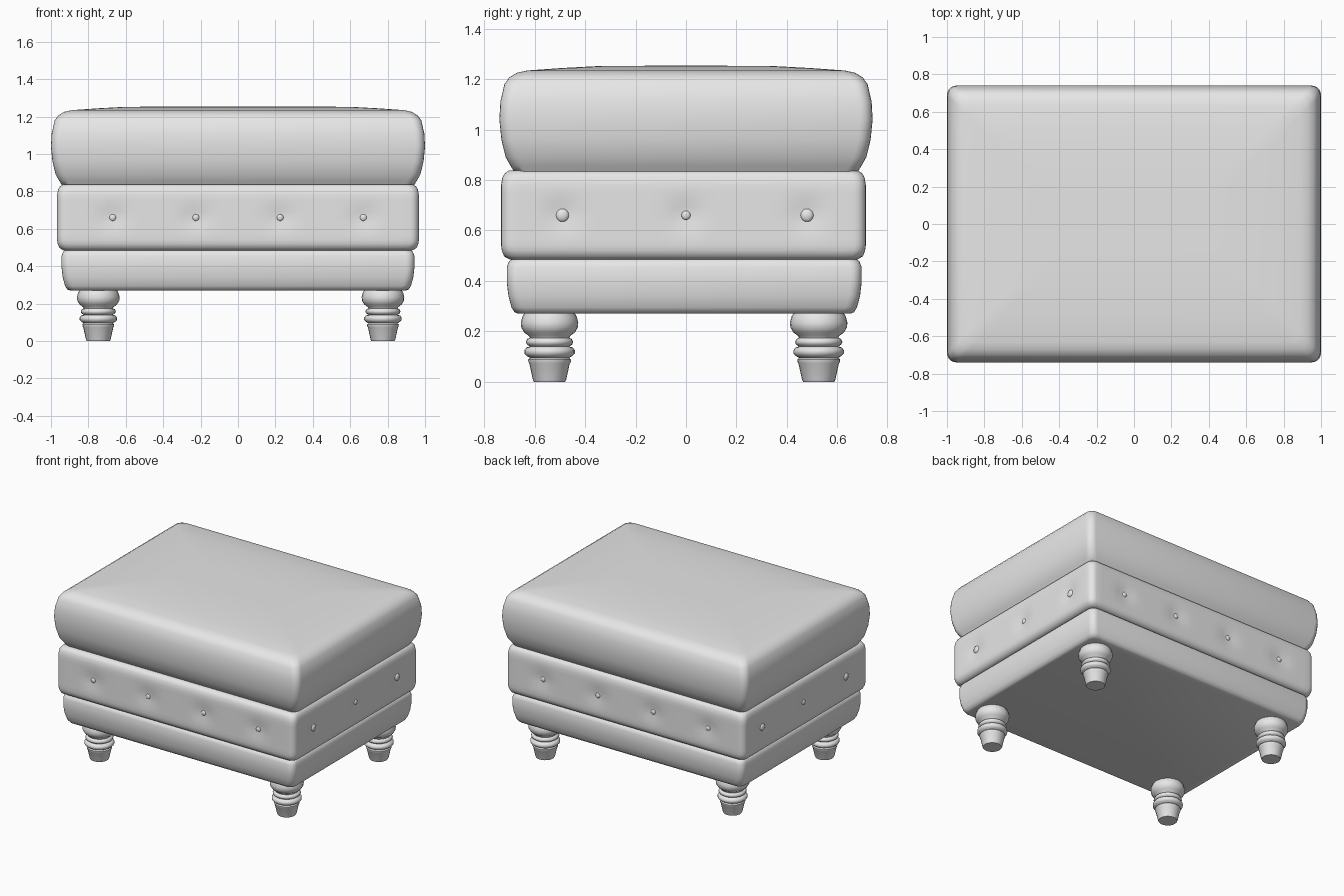
import bpy
import bmesh
import math
from mathutils import Vector, Matrix

cube = bpy.data.objects.get("Cube")
if cube:
    bpy.data.objects.remove(cube, do_unlink=True)

grey = bpy.data.materials.new("plain grey upholstery")
grey.use_nodes = True
grey.diffuse_color = (0.8, 0.8, 0.8, 1)
grey.node_tree.nodes["Principled BSDF"].inputs["Base Color"].default_value = (0.8, 0.8, 0.8, 1)


def finish(name, bm, angle=50):
    """Turn a bmesh into a smooth-shaded grey object."""
    bmesh.ops.recalc_face_normals(bm, faces=bm.faces)
    mesh = bpy.data.meshes.new(name)
    bm.to_mesh(mesh)
    bm.free()
    mesh.materials.append(grey)
    obj = bpy.data.objects.new(name, mesh)
    bpy.context.collection.objects.link(obj)
    bpy.ops.object.select_all(action="DESELECT")
    obj.select_set(True)
    bpy.context.view_layer.objects.active = obj
    bpy.ops.object.shade_smooth_by_angle(angle=math.radians(angle))
    return obj


def rounded_rectangle(hx, hy, radius, sides=1, corner=5):
    """Outline with rounded corners and subdivided straight sides."""
    arcs = []
    for i, (sx, sy) in enumerate(((1, 1), (-1, 1), (-1, -1), (1, -1))):
        centre = Vector((sx * (hx - radius), sy * (hy - radius)))
        angles = [(i + k / corner) * math.pi / 2 for k in range(corner + 1)]
        arcs.append([centre + radius * Vector((math.cos(a), math.sin(a))) for a in angles])
    points = []
    for i, arc in enumerate(arcs):
        points += arc
        end, start = arc[-1], arcs[(i + 1) % 4][0]
        points += [end.lerp(start, k / sides) for k in range(1, sides)]
    return points


def loft(rings):
    """Bridge closed rings of equal length and cap both ends."""
    bm = bmesh.new()
    loops = [[bm.verts.new(p) for p in ring] for ring in rings]
    for low, high in zip(loops, loops[1:]):
        for i in range(len(low)):
            j = (i + 1) % len(low)
            bm.faces.new((low[i], low[j], high[j], high[i]))
    bm.faces.new(loops[0][::-1])
    bm.faces.new(loops[-1])
    return bm


def padded_block(hx, hy, profile, radius, cy=0, sides=1):
    """Stack rounded rectangles; profile holds (inset, z) pairs."""
    return loft([[(p.x, p.y + cy, z) for p in rounded_rectangle(hx - d, hy - d, radius, sides)]
                 for d, z in profile])


# Plump top cushion with a slightly crowned top
cushion = [(0.06, 0.83), (0.045, 0.855), (0.025, 0.89), (0.008, 0.96), (0, 1.04),
           (0.004, 1.11), (0.02, 1.18), (0.04, 1.207), (0.07, 1.225), (0.11, 1.234),
           (0.25, 1.244), (0.4, 1.252), (0.6, 1.253)]
finish("seat_cushion", padded_block(1.0, 0.74, cushion, 0.05))

# Tufted middle band, pulled in a little around its buttons
BAND_X, BAND_Y, BAND_CY, BUTTON_Z = 0.967, 0.723, -0.01, 0.66
buttons = []
for s in (-1, 1):
    buttons += [Vector((x, BAND_CY + s * BAND_Y, BUTTON_Z)) for x in (-0.67, -0.225, 0.225, 0.67)]
    buttons += [Vector((s * BAND_X, y, BUTTON_Z)) for y in (-0.49, 0, 0.48)]

rows = [(0.035, 0.485), (0.012, 0.497), (0.003, 0.52)]
rows += [(0, 0.54 + 0.03 * k) for k in range(9)]
rows += [(0.005, 0.81), (0.015, 0.827), (0.03, 0.837)]
band = padded_block(BAND_X, BAND_Y, rows, 0.045, BAND_CY, sides=40)
for v in band.verts:
    for b in buttons:
        pull = 0.014 * math.exp(-((v.co - b).length / 0.06) ** 2)
        if abs(b.x) > 0.9:
            v.co.x -= math.copysign(pull, b.x)
        else:
            v.co.y -= math.copysign(pull, b.y)
finish("tufted_band", band)

# Small round buttons sunk into the band
for b in buttons:
    on_end = abs(b.x) > 0.9
    r = 0.026 if on_end and abs(b.y) > 0.1 else 0.018
    bm = bmesh.new()
    bmesh.ops.create_uvsphere(bm, u_segments=12, v_segments=8, radius=r)
    inward = Vector((math.copysign(0.012, b.x), 0, 0)) if on_end else Vector((0, math.copysign(0.012, b.y), 0))
    flat = Matrix.Diagonal((0.5, 1, 1, 1) if on_end else (1, 0.5, 1, 1))
    bmesh.ops.transform(bm, matrix=Matrix.Translation(b - inward) @ flat, verts=bm.verts)
    finish("band_button", bm)

# Lower padded base
base = [(0.045, 0.27), (0.03, 0.276), (0.018, 0.295), (0.006, 0.34), (0, 0.39),
        (0, 0.455), (0.008, 0.477), (0.025, 0.49)]
finish("base_rail", padded_block(0.943, 0.703, base, 0.045, -0.007))

# Turned legs: (radius, z) profile with a bulb, rings and a tapered foot
turning = [(0.062, 0), (0.066, 0.008), (0.08, 0.072), (0.084, 0.078), (0.085, 0.088),
           (0.078, 0.095), (0.09, 0.102), (0.1, 0.112), (0.1, 0.125), (0.092, 0.136),
           (0.078, 0.14), (0.09, 0.148), (0.094, 0.158), (0.088, 0.17), (0.078, 0.174),
           (0.082, 0.182), (0.1, 0.195), (0.112, 0.215), (0.114, 0.235), (0.108, 0.258), (0.095, 0.28)]
SEGMENTS = 24
for side, x in (("right", -0.747), ("left", 0.775)):
    for end, y in (("front", -0.541), ("back", 0.526)):
        rings = []
        for r, z in turning:
            turn = [2 * math.pi * k / SEGMENTS for k in range(SEGMENTS)]
            rings.append([(x + r * math.cos(a), y + r * math.sin(a), z) for a in turn])
        finish(f"{end}_{side}_leg", loft(rings))
